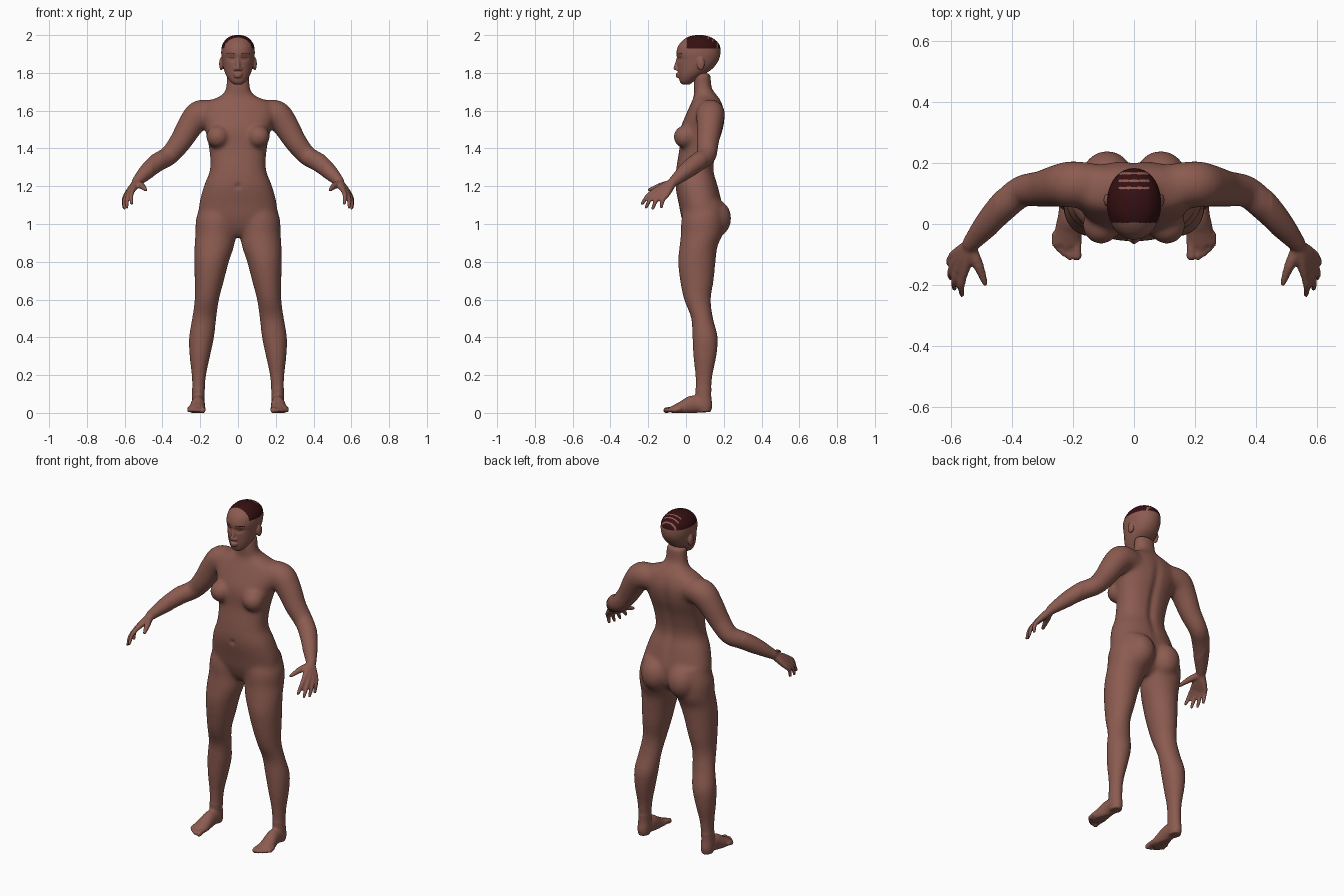
import bpy
import bmesh
from math import cos, sin, pi, exp
from mathutils import Vector, Matrix

cube = bpy.data.objects.get("Cube")
if cube:
    bpy.data.objects.remove(cube)

UP = Vector((0, 0, 1))


def material(name, colour):
    mat = bpy.data.materials.new(name)
    mat.use_nodes = True
    mat.diffuse_color = (*colour, 1)
    shader = mat.node_tree.nodes["Principled BSDF"]
    shader.inputs["Base Color"].default_value = (*colour, 1)
    shader.inputs["Roughness"].default_value = 0.7
    return mat


skin = material("brown skin", (0.26, 0.105, 0.08))
hair = material("dark hair", (0.035, 0.005, 0.006))


def spline(rows, steps=6):
    """Smooth curve through rows of any number of values."""
    rows = [Vector(r) for r in rows]
    out = []
    for i in range(len(rows) - 1):
        a, b = rows[max(i - 1, 0)], rows[i]
        c, d = rows[i + 1], rows[min(i + 2, len(rows) - 1)]
        for k in range(steps):
            t = k / steps
            out.append(b + (c - a) * (t / 2)
                       + (a * 2 - b * 5 + c * 4 - d) * (t * t / 2)
                       + (b * 3 - a - c * 3 + d) * (t ** 3 / 2))
    return out + [rows[-1]]


def skin_rings(bm, rings):
    rings = [[bm.verts.new(p) for p in ring] for ring in rings]
    for low, high in zip(rings, rings[1:]):
        for i in range(len(low)):
            j = (i + 1) % len(low)
            bm.faces.new((low[i], low[j], high[j], high[i]))
    bm.faces.new(rings[0][::-1])
    bm.faces.new(rings[-1])


def power(v, e):
    return abs(v) ** e * (1 if v > 0 else -1)


def upright(bm, rows, e=1.0, sides=32):
    """Loft of level rings: height, centre x, half width, front y, back y."""
    rings = []
    for z, x, w, front, back in spline(rows):
        ring = []
        for i in range(sides):
            a = 2 * pi * i / sides
            ring.append((x + w * power(cos(a), e),
                         (front + back) / 2 + (back - front) / 2 * power(sin(a), e), z))
        rings.append(ring)
    skin_rings(bm, rings)


def ball(bm, centre, radii):
    bmesh.ops.create_icosphere(bm, subdivisions=3, radius=1, matrix=Matrix.Translation(centre)
                               @ Matrix.Diagonal((*radii, 1)))


def tube(bm, rows, sides=16):
    """Round-ended tube: x, y, z, half width and optional half height."""
    rows = spline([r if len(r) == 5 else (*r, r[3]) for r in rows])
    rings = []
    for i, row in enumerate(rows):
        tangent = (rows[min(i + 1, len(rows) - 1)] - rows[max(i - 1, 0)]).to_3d().normalized()
        u = UP.cross(tangent).normalized()
        v = tangent.cross(u)
        rings.append([row.to_3d() + u * cos(a) * row[3] + v * sin(a) * row[4]
                      for a in (2 * pi * k / sides for k in range(sides))])
    skin_rings(bm, rings)
    for row in (rows[0], rows[-1]):
        r = min(row[3], row[4]) * 0.98
        ball(bm, row.to_3d(), (r, r, r))


def mirror_all(bm):
    copy = bmesh.ops.duplicate(bm, geom=bm.verts[:] + bm.edges[:] + bm.faces[:])["geom"]
    bmesh.ops.scale(bm, vec=(-1, 1, 1), verts=[g for g in copy if isinstance(g, bmesh.types.BMVert)])
    bmesh.ops.reverse_faces(bm, faces=[g for g in copy if isinstance(g, bmesh.types.BMFace)])


def relax(bm, times, rule=lambda co: True):
    verts = [v for v in bm.verts if rule(v.co)]
    for _ in range(times):
        bmesh.ops.smooth_vert(bm, verts=verts, factor=0.5,
                              use_axis_x=True, use_axis_y=True, use_axis_z=True)


def fuse(bm, name, voxel):
    """Merge the overlapping parts into one skin; returns object and its bmesh."""
    bmesh.ops.recalc_face_normals(bm, faces=bm.faces[:])
    mesh = bpy.data.meshes.new(name)
    bm.to_mesh(mesh)
    bm.free()
    obj = bpy.data.objects.new(name, mesh)
    bpy.context.collection.objects.link(obj)
    mod = obj.modifiers.new("fuse", "REMESH")
    mod.mode = "VOXEL"
    mod.voxel_size = voxel
    fused = bpy.data.meshes.new_from_object(
        obj.evaluated_get(bpy.context.evaluated_depsgraph_get()))
    obj.modifiers.clear()
    obj.data = fused
    fused.materials.clear()
    fused.materials.append(skin)
    fused.materials.append(hair)
    bm = bmesh.new()
    bm.from_mesh(fused)
    return obj, bm


def finish(obj, bm):
    for f in bm.faces:
        f.smooth = True
    bm.to_mesh(obj.data)
    bm.free()


# ---- Body: left limbs first, then mirrored
bm = bmesh.new()
upright(bm, [  # leg
    (1.12, .10, .09, 0, .19), (1.03, .112, .11, -.024, .2), (.95, .118, .108, -.027, .195),
    (.88, .126, .105, -.035, .167), (.8, .14, .092, -.042, .157), (.7, .152, .078, -.032, .147),
    (.6, .165, .065, -.011, .132), (.5, .179, .065, .027, .144), (.4, .193, .067, .033, .169),
    (.3, .202, .055, .038, .162), (.2, .207, .039, .048, .142), (.1, .21, .033, .05, .134),
    (.04, .211, .035, .05, .139), (.005, .211, .03, .06, .132)])
ball(bm, (.088, .145, 1.03), (.088, .096, .105))  # buttock
ball(bm, (.108, -.005, 1.462), (.062, .062, .062))  # breast
tube(bm, [(.211, .1, .035, .036, .034), (.211, .04, .045, .036, .048),
          (.216, -.02, .027, .043, .036), (.221, -.07, .018, .045, .02)])  # foot
for x, y, r in ((.187, -.104, .017), (.21, -.107, .0125), (.228, -.096, .012),
                (.245, -.082, .012), (.259, -.064, .012)):  # toes
    tube(bm, [(x, -.035, .02, r), (x, y + .02, .018, r * .9), (x, y, .014, r)], 12)

tube(bm, [  # arm
    (.12, .13, 1.585, .068), (.2, .13, 1.58, .077), (.25, .125, 1.525, .07),
    (.305, .115, 1.435, .06), (.365, .108, 1.362, .053), (.42, .065, 1.33, .051),
    (.48, 0, 1.28, .043), (.535, -.065, 1.225, .028)], 24)
wrist = Vector((.537, -.07, 1.22))
fingers = (((.556, -.16, 1.18), (.563, -.232, 1.108)), ((.575, -.148, 1.166), (.588, -.212, 1.088)),
           ((.588, -.127, 1.156), (.601, -.176, 1.082)), ((.594, -.103, 1.152), (.604, -.13, 1.09)))
for knuckle, tip in fingers:  # palm and fingers
    knuckle, tip = Vector(knuckle), Vector(tip)
    middle = (knuckle + tip) / 2 + Vector((.006, -.006, .006))
    tube(bm, [(*wrist, .022), (*wrist.lerp(knuckle, .5), .02), (*knuckle, .0145)], 12)
    tube(bm, [(*knuckle, .0135), (*middle, .012), (*tip, .0095)], 12)
tube(bm, [(.532, -.085, 1.213, .02), (.512, -.13, 1.203, .018),
          (.497, -.168, 1.19, .0135), (.488, -.195, 1.18, .0095)], 12)  # thumb
mirror_all(bm)

upright(bm, [  # torso and neck
    (.93, 0, .05, .03, .12), (.97, 0, .13, 0, .17), (1.03, 0, .2, -.023, .19),
    (1.1, 0, .206, -.037, .192), (1.2, 0, .181, -.056, .17), (1.29, 0, .148, -.052, .148),
    (1.4, 0, .153, -.035, .165), (1.5, 0, .175, -.03, .197), (1.58, 0, .2, 0, .206),
    (1.64, 0, .175, .027, .19), (1.68, 0, .09, .042, .165), (1.72, 0, .064, .04, .137),
    (1.8, 0, .06, .045, .13)], .88, 48)
body, bm = fuse(bm, "body", .0065)
relax(bm, 2)
relax(bm, 24, lambda co: abs(co.x) < .45 and co.z > .13)
for v in bm.verts:
    co = v.co
    if co.y > .1 and 1.1 < co.z < 1.66:  # spine groove
        co.y -= .012 * exp(-(co.x / .025) ** 2) * sin(pi * (co.z - 1.1) / .56)
    if co.y < 0 and 1.1 < co.z < 1.3:  # navel
        co.y += .008 * exp(-(co.x ** 2 + (co.z - 1.2) ** 2) / .0002)
    co.z = max(co.z, 0)  # flat soles
finish(body, bm)

# ---- Head: left features mirrored, then skull
bm = bmesh.new()
ball(bm, (.088, .078, 1.848), (.012, .021, .036))  # ear
ball(bm, (.013, -.048, 1.82), (.01, .011, .009))  # nostril
mirror_all(bm)
tube(bm, [(0, -.041, 1.885, .008), (0, -.047, 1.855, .01), (0, -.055, 1.825, .012)])  # nose
for z, w in ((1.793, .025), (1.781, .021)):  # lips
    ball(bm, (0, -.04, z), (w, .015, .007))
upright(bm, [
    (1.738, 0, .018, -.018, .02), (1.75, 0, .037, -.031, .035), (1.775, 0, .056, -.038, .07),
    (1.8, 0, .069, -.042, .11), (1.83, 0, .078, -.045, .148), (1.87, 0, .085, -.047, .174),
    (1.91, 0, .089, -.051, .183), (1.95, 0, .083, -.037, .177), (1.98, 0, .062, -.008, .148),
    (1.995, 0, .037, .025, .113), (2.001, 0, .01, .06, .082)], .95, 48)
head, bm = fuse(bm, "head", .004)
relax(bm, 4)
for v in bm.verts:
    co = v.co
    if co.y < .02:  # eye sockets with raised lids
        d = ((abs(co.x) - .034) / .02) ** 2 + ((co.z - 1.877) / .013) ** 2
        co.y += .011 * exp(-d) - .007 * exp(-3 * d)


def is_hair(co):
    x, y, z = abs(co.x), co.y, co.z
    if z > 1.93 and y > .004:  # cropped cap with shaved rows at the back
        return not (x < .05 and any(abs(y - row) < .0035 for row in (.118, .142, .166)))
    brow = abs(z - 1.904 + 3 * (x - .04) ** 2) < .003 and .018 < x < .062
    lash = abs(z - 1.879) < .002 and .022 < x < .047
    return y < .01 and (brow or lash)


for f in bm.faces:
    f.material_index = int(is_hair(f.calc_center_median()))
finish(head, bm)
